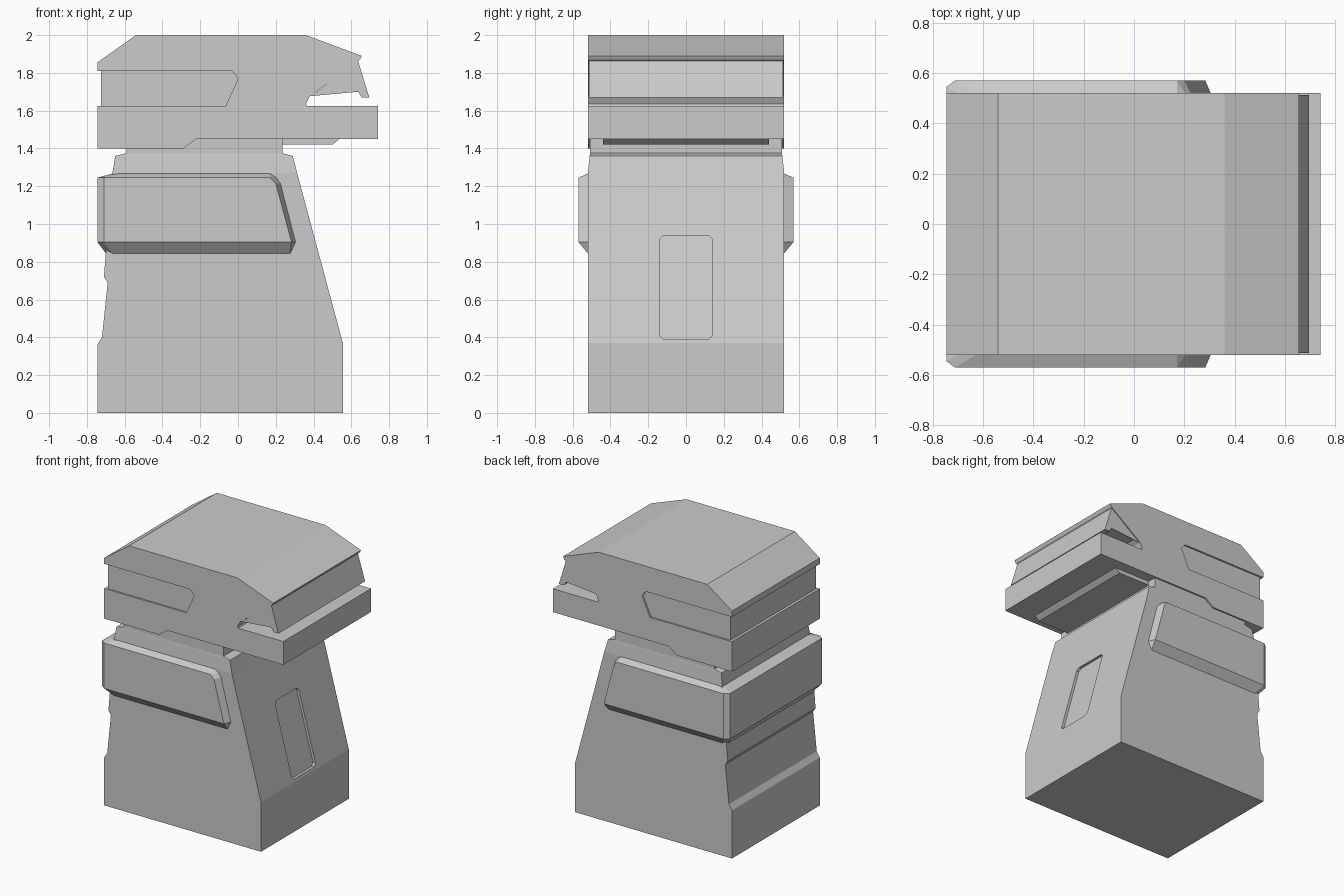
import bpy
import bmesh

old = bpy.data.objects.get("Cube")
if old:
    bpy.data.objects.remove(old, do_unlink=True)

grey = bpy.data.materials.new("plain_grey")
grey.use_nodes = True
COLOUR = (0.6, 0.6, 0.6, 1)
grey.diffuse_color = COLOUR
grey.node_tree.nodes["Principled BSDF"].inputs["Base Color"].default_value = COLOUR


def loft(name, rings):
    """Solid through matching rings of points, capped at both ends."""
    bm = bmesh.new()
    loops = [[bm.verts.new(p) for p in ring] for ring in rings]
    for a, b in zip(loops, loops[1:]):
        for i in range(len(a)):
            j = (i + 1) % len(a)
            bm.faces.new((a[i], a[j], b[j], b[i]))
    bm.faces.new(loops[0])
    bm.faces.new(loops[-1])
    bmesh.ops.recalc_face_normals(bm, faces=bm.faces)
    mesh = bpy.data.meshes.new(name)
    bm.to_mesh(mesh)
    bm.free()
    mesh.materials.append(grey)
    obj = bpy.data.objects.new(name, mesh)
    bpy.context.collection.objects.link(obj)
    return obj


def prism(name, profile, y0, y1):
    """Side profile (x, z) extruded across the width."""
    return loft(name, [[(x, y, z) for x, z in profile] for y in (y0, y1)])


def cut(target, cutter):
    mod = target.modifiers.new("cut", "BOOLEAN")
    mod.operation = "DIFFERENCE"
    mod.solver = "EXACT"
    mod.object = cutter
    bpy.context.view_layer.objects.active = target
    bpy.ops.object.modifier_apply(modifier=mod.name)
    bpy.data.objects.remove(cutter, do_unlink=True)


HALF = 0.52

# Lower body with sloped front and stepped back
body = prism("lower_body", [
    (-0.745, 0), (0.555, 0), (0.555, 0.37), (0.313, 1.27), (-0.665, 1.27),
    (-0.70, 0.845), (-0.71, 0.72), (-0.69, 0.69), (-0.72, 0.40), (-0.745, 0.36),
], -HALF, HALF)


# Sunken panel with clipped corners on the sloped front
def panel_ring(offset):
    w, lo, hi, c = 0.14, 0.39, 0.94, 0.02
    pts = [(-w + c, lo), (w - c, lo), (w, lo + c), (w, hi - c),
           (w - c, hi), (-w + c, hi), (-w, hi - c), (-w, lo + c)]
    return [(0.555 - (z - 0.37) * 0.269 + offset, y, z) for y, z in pts]


cut(body, loft("panel_cutter", [panel_ring(-0.02), panel_ring(0.05)]))


# Tapered neck between body and head
def box_ring(x0, x1, y, z):
    return [(x0, -y, z), (x1, -y, z), (x1, y, z), (x0, y, z)]


loft("neck", [
    box_ring(-0.665, 0.313, HALF, 1.27),
    box_ring(-0.65, 0.29, 0.51, 1.36),
    box_ring(-0.59, 0.235, 0.508, 1.375),
    box_ring(-0.59, 0.235, 0.508, 1.47),
])


# Bevelled band wrapping the back and sides
def band_ring(z, back, y, front, front_inner):
    half = [(back, y - 0.025), (back + 0.035, y), (front, y), (front_inner, 0.515)]
    return [(x, w, z) for x, w in half] + [(x, -w, z) for x, w in reversed(half)]


loft("side_band", [
    band_ring(0.845, -0.70, HALF, 0.275, 0.28),
    band_ring(0.905, -0.745, 0.57, 0.283, 0.307),
    band_ring(1.215, -0.745, 0.57, 0.20, 0.227),
    band_ring(1.245, -0.745, 0.57, 0.17, 0.207),
    band_ring(1.267, -0.665, HALF, 0.17, 0.175),
])

# Head with roof, open mouth slot and forward jaw
head = prism("head", [
    (-0.745, 1.40), (-0.29, 1.40), (-0.22, 1.45), (0.74, 1.45), (0.74, 1.625),
    (0.365, 1.625), (0.36, 1.635), (0.38, 1.675), (0.645, 1.87), (0.655, 1.89),
    (0.36, 2.0), (-0.54, 2.0), (-0.745, 1.855), (-0.745, 1.81),
    (-0.725, 1.81), (-0.725, 1.625), (-0.745, 1.625),
], -HALF, HALF)

# Shallow recess on each side of the head
for side in (-1, 1):
    cut(head, prism("recess_cutter", [
        (-0.8, 1.625), (-0.065, 1.625), (0, 1.77), (-0.03, 1.81), (-0.8, 1.81),
    ], side * 0.507, side * 0.6))

# Visor insert under the roof overhang
prism("visor", [
    (0.385, 1.677), (0.41, 1.70), (0.635, 1.70), (0.655, 1.67), (0.695, 1.67),
    (0.635, 1.865),
], -0.513, 0.513)

# Thin plate beneath the jaw
prism("jaw_plate", [(0.22, 1.42), (0.50, 1.42), (0.54, 1.452), (0.22, 1.452)], -0.44, 0.44)
